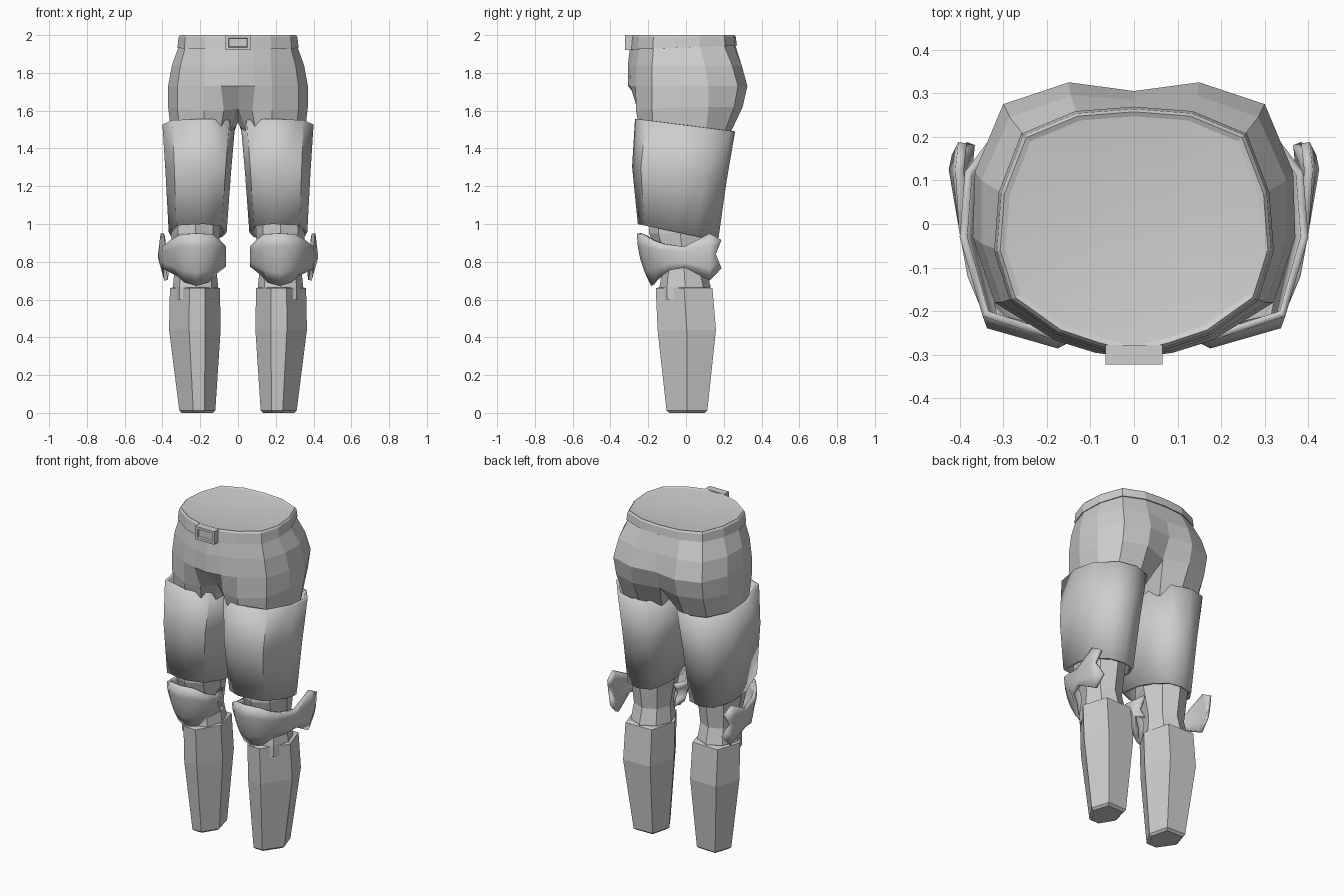
import bpy, bmesh
from math import cos, sin, pi

if "Cube" in bpy.data.objects:
    bpy.data.objects.remove(bpy.data.objects["Cube"])

grey = bpy.data.materials.new("plain_grey")
grey.diffuse_color = (0.62, 0.62, 0.62, 1)
grey.use_nodes = True
grey.node_tree.nodes["Principled BSDF"].inputs["Base Color"].default_value = grey.diffuse_color


def finish(name, bm, smooth=None, thickness=0, mirror=True):
    mesh = bpy.data.meshes.new(name)
    bm.to_mesh(mesh)
    bm.free()
    mesh.materials.append(grey)
    ob = bpy.data.objects.new(name, mesh)
    bpy.context.collection.objects.link(ob)
    bpy.ops.object.select_all(action='DESELECT')
    ob.select_set(True)
    bpy.context.view_layer.objects.active = ob
    if smooth:
        bpy.ops.object.shade_smooth_by_angle(angle=smooth * pi / 180)
    if thickness:
        mod = ob.modifiers.new("Thickness", 'SOLIDIFY')
        mod.thickness = thickness
        mod.offset = -1
    if mirror:
        mod = ob.modifiers.new("Mirror", 'MIRROR')
        mod.use_clip = True
        mod.merge_threshold = 0.0005
    return ob


def loft(name, rings, closed=True, cap_low=False, cap_top=False, **kw):
    """Skin rings listed from low to high, each counter-clockwise from above."""
    bm = bmesh.new()
    rows = [[bm.verts.new(p) for p in ring] for ring in rings]
    n = len(rows[0])
    for a, b in zip(rows, rows[1:]):
        for i in range(n if closed else n - 1):
            j = (i + 1) % n
            bm.faces.new((a[i], a[j], b[j], b[i]))
    if cap_low:
        bm.faces.new(rows[0][::-1])
    if cap_top:
        bm.faces.new(rows[-1])
    return finish(name, bm, **kw)


def at(points, z):
    return [(x, y, z) for x, y in points]


# Pelvis: half outlines from front centre round the hip to back centre
waist = [(0, -.295), (.08, -.275), (.17, -.245), (.275, -.17), (.31, -.06), (.30, .07),
         (.25, .20), (.13, .25), (0, .26)]
upper = [(0, -.308), (.085, -.29), (.175, -.26), (.305, -.18), (.35, -.045), (.35, .10),
         (.285, .245), (.145, .295), (0, .285)]
hip = [(0, -.308), (.09, -.295), (.18, -.267), (.32, -.18), (.37, -.03), (.365, .12),
       (.30, .275), (.15, .325), (0, .305)]
low = [(0, -.20, 1.61), (.075, -.255, 1.60), (.18, -.265, 1.60), (.32, -.18, 1.61),
       (.37, -.03, 1.62), (.365, .12, 1.62), (.295, .255, 1.62), (.15, .30, 1.62),
       (0, .25, 1.61)]
loft("pelvis", [low, at(hip, 1.73), at(upper, 1.84), at(waist, 1.95)], closed=False)

# Leg openings of the pelvis, tucked into the thigh plates
stub = [(.055, -.14), (.10, -.21), (.18, -.235), (.305, -.17), (.35, -.03), (.345, .10),
        (.28, .19), (.15, .22), (.06, .15), (.035, 0)]
loft("upper_leg", [at(stub, 1.45), low + [(0, .02, 1.54)]], cap_low=True)


# Belt with a shallow dished waist on top
def belt_ring(grow, z, slope=0):
    return [(x * (1 + grow), y * (1 + grow), z + slope * y) for x, y in waist]


loft("belt", [belt_ring(-.02, 1.935, .04), belt_ring(.035, 1.935, .04),
              belt_ring(.015, 1.99), belt_ring(-.01, 2.0), belt_ring(-.05, 1.995),
              belt_ring(-.5, 1.98)],
     closed=False, cap_top=True, smooth=12)

# Buckle: a block with a recessed window
bm = bmesh.new()
bmesh.ops.create_cube(bm, size=1)
for v in bm.verts:
    v.co = (v.co.x * .13, -.30 + v.co.y * .045, 1.96 + v.co.z * .08)
bm.normal_update()
front = min(bm.faces, key=lambda f: f.calc_center_median().y)
bmesh.ops.inset_region(bm, faces=[front], thickness=.022)
bmesh.ops.inset_region(bm, faces=[front], thickness=.004, depth=-.012)
finish("buckle", bm, mirror=False)

# Thigh plates: open shells with slanted rims
thigh_top = [(.17, -.27), (.347, -.212), (.40, -.03), (.388, .12), (.30, .235),
             (.20, .26), (.09, .22), (.03, .09), (.015, -.03), (.045, -.205)]
thigh_low = [(.18, -.255), (.327, -.22), (.367, -.06), (.355, .06), (.29, .15),
             (.21, .17), (.13, .15), (.08, .06), (.06, -.05), (.085, -.205)]
thigh_mid = [((a + c) / 2, (b + d) / 2 - (.023 if d < -.1 else 0))
             for (a, b), (c, d) in zip(thigh_top, thigh_low)]
loft("thigh_plate",
     [[(x, y, .946 - .21 * y) for x, y in thigh_low],
      [(x, y, 1.26 - .15 * y) for x, y in thigh_mid],
      [(x, y, 1.523 - .127 * y) for x, y in thigh_top]],
     smooth=47, thickness=.018)


# Knee joint under the pad
def octagon(cy, rx, ry, z):
    return [(.225 + rx * cos(i * pi / 4), cy + ry * sin(i * pi / 4), z) for i in range(8)]


loft("knee_joint", [octagon(-.005, .12, .135, .60), octagon(-.005, .12, .135, .67),
                    octagon(-.01, .11, .115, .76), octagon(-.03, .13, .165, .95),
                    octagon(-.02, .135, .17, 1.25)], cap_top=True, cap_low=True)

# Knee pad: columns of x, y, bottom, top, end notch from the inner tab to the outer wing
columns = [(.085, -.02, .76, .89, .035), (.063, -.11, .775, .88, 0),
           (.085, -.18, .73, .905, 0), (.135, -.237, .69, .945, 0),
           (.22, -.26, .672, .95, 0), (.305, -.237, .69, .945, 0),
           (.357, -.18, .725, .915, 0), (.382, -.12, .755, .895, 0),
           (.402, -.01, .77, .88, 0), (.425, .125, .70, .95, 0),
           (.418, .188, .765, .915, .03)]


def pad_row(t):
    row = []
    for x, y, low_z, top_z, notch in columns:
        lean = .075 * (1 - t) ** 2 * max(0, -y / .26)
        if y < -.15:   # dome narrows towards its lower edge
            x -= (x - .22) * .25 * (1 - t) ** 2
        if y > .1:     # wing tucks in above and below its middle
            x -= .035 * max(0, 1 - 2 * t) + .015 * max(0, 2 * t - 1)
        row.append((x, y + lean - notch * (1 - abs(2 * t - 1)), low_z + (top_z - low_z) * t))
    return row


loft("knee_pad", [pad_row(t / 4) for t in range(5)], closed=False, smooth=40, thickness=.02)

# Shin guard: six-sided, swelling at the calf, with a thin rim
shin = [(.133, .0), (.03, -.15), (-.052, -.15), (-.132, -.02), (-.09, .145), (.085, .15)]


def shin_ring(s, cx, cy, z):
    return [(cx + x * s, cy + y * s, z) for x, y in shin]


loft("shin_guard", [shin_ring(.62, .215, .005, 0), shin_ring(.72, .215, .005, .012),
                    shin_ring(1.03, .228, .004, .44), shin_ring(1, .2275, -.01, .66),
                    shin_ring(.88, .2275, -.01, .665)], cap_low=True, cap_top=True)
